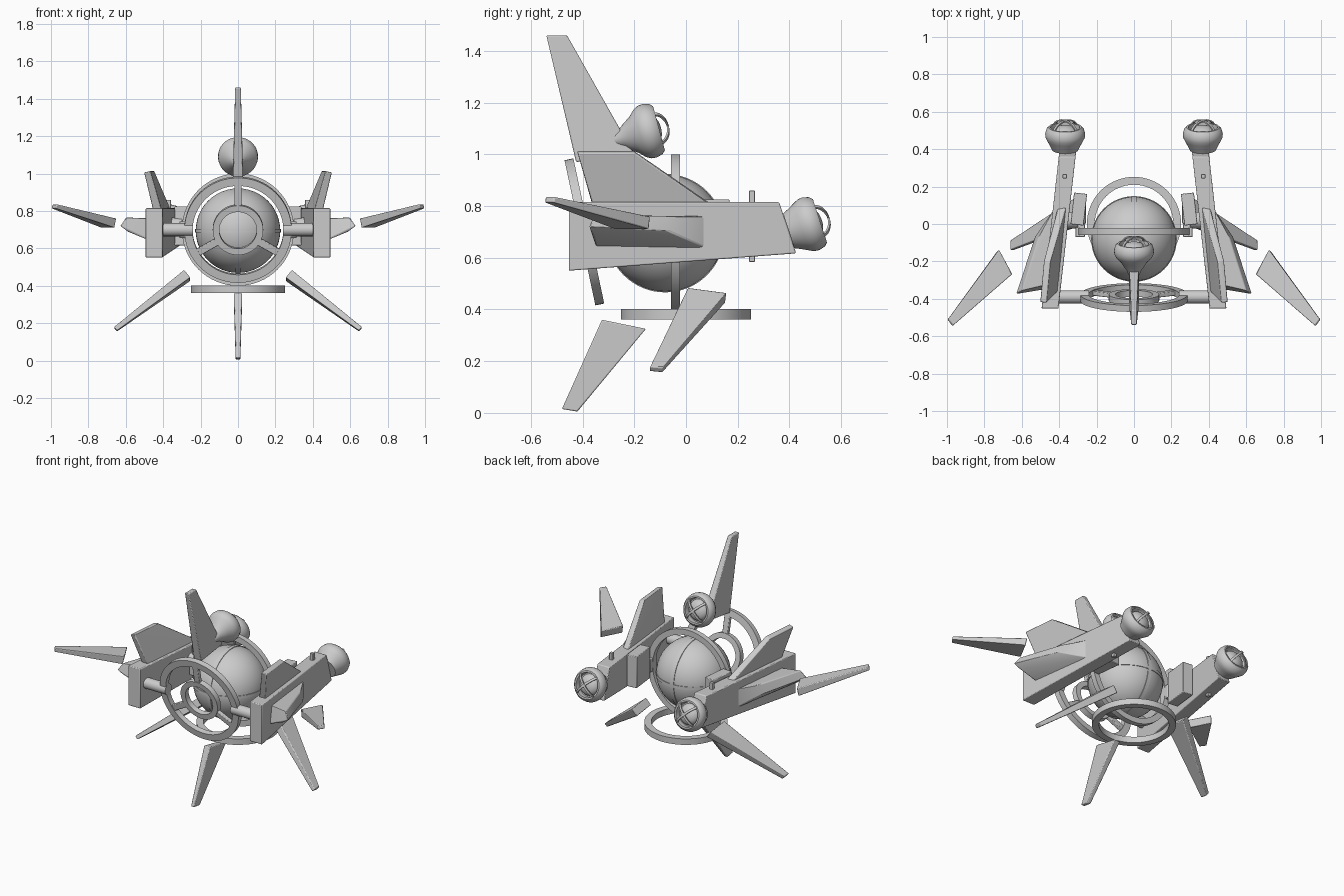
import bpy, bmesh, math
from mathutils import Vector, Matrix

if "Cube" in bpy.data.objects:
    bpy.data.objects.remove(bpy.data.objects["Cube"])

grey = bpy.data.materials.new("light grey metal")
grey.diffuse_color = (0.6, 0.6, 0.6, 1)
grey.use_nodes = True
grey.node_tree.nodes["Principled BSDF"].inputs["Base Color"].default_value = grey.diffuse_color


def finish(name, bm, matrix=None, bevel=0, smooth=True):
    bmesh.ops.recalc_face_normals(bm, faces=bm.faces)
    me = bpy.data.meshes.new(name)
    bm.to_mesh(me)
    bm.free()
    if matrix:
        me.transform(matrix)
    me.materials.append(grey)
    ob = bpy.data.objects.new(name, me)
    bpy.context.collection.objects.link(ob)
    if bevel:
        m = ob.modifiers.new("bevel", 'BEVEL')
        m.width, m.segments = bevel, 2
    if smooth:
        bpy.ops.object.select_all(action='DESELECT')
        ob.select_set(True)
        bpy.context.view_layer.objects.active = ob
        bpy.ops.object.shade_smooth_by_angle(angle=math.radians(35))
    return ob


def lathe(name, profile, matrix, steps=48, closed=False):
    """Revolve (radius, height) points about local z."""
    bm = bmesh.new()
    vs = [bm.verts.new((r, 0, z)) for r, z in profile]
    pairs = list(zip(vs, vs[1:])) + ([(vs[-1], vs[0])] if closed else [])
    edges = [bm.edges.new(p) for p in pairs]
    bmesh.ops.spin(bm, geom=vs + edges, cent=(0, 0, 0), axis=(0, 0, 1),
                   angle=2 * math.pi, steps=steps)
    bmesh.ops.remove_doubles(bm, verts=bm.verts, dist=1e-4)
    return finish(name, bm, matrix)


def ring(name, outer, inner, depth, matrix):
    h = depth / 2
    return lathe(name, [(outer, -h), (outer, h), (inner, h), (inner, -h)],
                 matrix, 64, True)


def box(name, center, size, rot=None, bevel=0.004):
    bm = bmesh.new()
    bmesh.ops.create_cube(bm, size=1, matrix=Matrix.Diagonal((*size, 1)))
    m = Matrix.Translation(center)
    return finish(name, bm, m @ rot if rot else m, bevel)


def hull(name, points, bevel=0.005):
    bm = bmesh.new()
    for p in points:
        bm.verts.new(p)
    bmesh.ops.convex_hull(bm, input=bm.verts)
    bmesh.ops.dissolve_limit(bm, angle_limit=0.02, verts=bm.verts, edges=bm.edges)
    return finish(name, bm, None, bevel)


def fin(name, corners, root_t, tip_t):
    """Tapered slab: corners are root front, root rear, tip rear, tip front."""
    c = [Vector(p) for p in corners]
    n = (c[1] - c[0]).cross(c[3] - c[0]).normalized()
    pts = []
    for p, t in zip(c, (root_t, root_t, tip_t, tip_t)):
        pts += [p + n * t / 2, p - n * t / 2]
    return hull(name, pts)


def rot(deg, axis):
    return Matrix.Rotation(math.radians(deg), 4, axis)


def at(x, y, z):
    return Matrix.Translation((x, y, z))


# central sphere with two thin seam bands
bm = bmesh.new()
bmesh.ops.create_uvsphere(bm, u_segments=48, v_segments=24, radius=0.226)
finish("core_sphere", bm, at(0, -0.08, 0.695))
ring("core_band_level", 0.229, 0.22, 0.02, at(0, -0.08, 0.695))
ring("core_band_upright", 0.229, 0.22, 0.025, at(0, -0.08, 0.695) @ rot(90, 'Y'))

# hoops
ring("middle_hoop", 0.30, 0.262, 0.035, at(0, -0.04, 0.70) @ rot(90, 'X'))
ring("bottom_hoop", 0.252, 0.21, 0.04, at(0, 0, 0.382))

# tilted front wheel with hub and three spokes
tilt = at(0, -0.393, 0.70) @ rot(12, 'X')
ring("front_wheel", 0.287, 0.243, 0.035, tilt @ rot(90, 'X'))
ring("front_hub", 0.135, 0.10, 0.035, tilt @ rot(90, 'X'))
for i in range(3):
    ob = box("front_spoke", (0, 0, 0), (0.04, 0.025, 0.125))
    ob.data.transform(tilt @ rot(120 * i, 'Y') @ at(0, 0, 0.19))


def engine(x, y, z, pitch, neck):
    m = at(x, y, z) @ rot(pitch - 90, 'X')
    lathe("engine_bell", neck + [(0.095, -0.035), (0.105, -0.015), (0.107, 0.005),
          (0.10, 0.03), (0.088, 0.042), (0.078, 0.042), (0.074, 0.01), (0, 0.01)], m)
    # inner dome
    lathe("engine_dome", [(0.068 * math.cos(a), 0.005 + 0.045 * math.sin(a))
          for a in [math.pi / 2 * k / 8 for k in range(9)]], m, 32)
    # crossed cage straps
    for turn in (45, 135):
        bm = bmesh.new()
        rows = []
        for k in range(17):
            a = math.pi * k / 16
            rows.append([bm.verts.new((r * math.cos(a), w,
                         0.03 + (r - 0.035) * math.sin(a)))
                         for r, w in ((0.086, -.007), (0.086, .007),
                                      (0.078, .007), (0.078, -.007))])
        for p, q in zip(rows, rows[1:]):
            for j in range(4):
                bm.faces.new((p[j], p[j - 1], q[j - 1], q[j]))
        finish("engine_strap", bm, m @ rot(turn, 'Z'))


# top fin, its engine, and bottom fin
fin("top_fin", [(0, -0.425, 0.97), (0, -0.20, 1.0), (0, -0.46, 1.46), (0, -0.54, 1.46)],
    0.055, 0.03)
engine(0, -0.145, 1.09, 15, [(0, -0.14), (0.025, -0.14), (0.042, -0.10), (0.055, -0.085),
                             (0.07, -0.06)])
fin("bottom_fin", [(0, -0.325, 0.36), (0, -0.155, 0.325), (0, -0.42, 0.005),
                   (0, -0.48, 0.015)], 0.045, 0.025)

for s in (-1, 1):
    def mx(pts):
        return [(s * x, y, z) for x, y, z in pts]

    # side pod, toed inward to the rear
    side = [(-0.453, 0.815), (-0.453, 0.55), (0.09, 0.617), (0.426, 0.617), (0.36, 0.815)]
    hull("side_pod", mx([(0.398 - 0.113 * y - 0.0 + d, y, z)
                         for y, z in side for d in (-0.045, 0.045)]))
    engine(s * 0.368, 0.478, 0.73, 18, [(0, -0.085), (0.07, -0.085), (0.082, -0.06)])

    # leaning fin on top of the pod
    fin("pod_upper_fin", mx([(0.43, -0.36, 0.80), (0.385, 0.09, 0.81),
                             (0.465, -0.20, 1.01), (0.485, -0.42, 1.01)]), 0.045, 0.035)

    # stub wing outside the pod
    hull("stub_wing", mx([(0.42, 0.09, 0.633), (0.45, -0.345, 0.633), (0.59, -0.36, 0.69),
                          (0.63, -0.375, 0.72), (0.53, -0.07, 0.705), (0.42, 0.09, 0.76),
                          (0.45, -0.32, 0.76), (0.60, -0.355, 0.765), (0.51, -0.07, 0.76)]))

    # floating side fin and lower diagonal fin
    fin("outer_fin", mx([(0.655, -0.27, 0.735), (0.725, -0.14, 0.735),
                         (0.995, -0.51, 0.825), (0.97, -0.545, 0.825)]), 0.05, 0.022)
    fin("lower_fin", mx([(0.272, 0.005, 0.465), (0.272, 0.155, 0.445),
                         (0.655, -0.09, 0.165), (0.655, -0.14, 0.17)]), 0.052, 0.025)

    # tube joining wheel and pod
    h = 0.085
    lathe("wheel_tube", [(0, -h), (0.035, -h), (0.035, h), (0, h)],
          at(s * 0.325, -0.39, 0.70) @ rot(90, 'Y'), 32)

    # bracket joining middle hoop and pod
    box("pod_bracket", (s * 0.295, 0.08, 0.72), (0.07, 0.17, 0.21), rot(s * 6.4, 'Z'))
    box("hoop_clamp", (s * 0.288, -0.035, 0.70), (0.05, 0.07, 0.09))
    lathe("bracket_axle", [(0, -0.05), (0.045, -0.05), (0.045, 0.05), (0, 0.05)],
          at(s * 0.35, 0.02, 0.72) @ rot(90, 'Y'), 32)

    # upright pin through the pod
    box("pod_pin", (s * 0.37, 0.255, 0.722), (0.022, 0.022, 0.275), None, 0.002)
